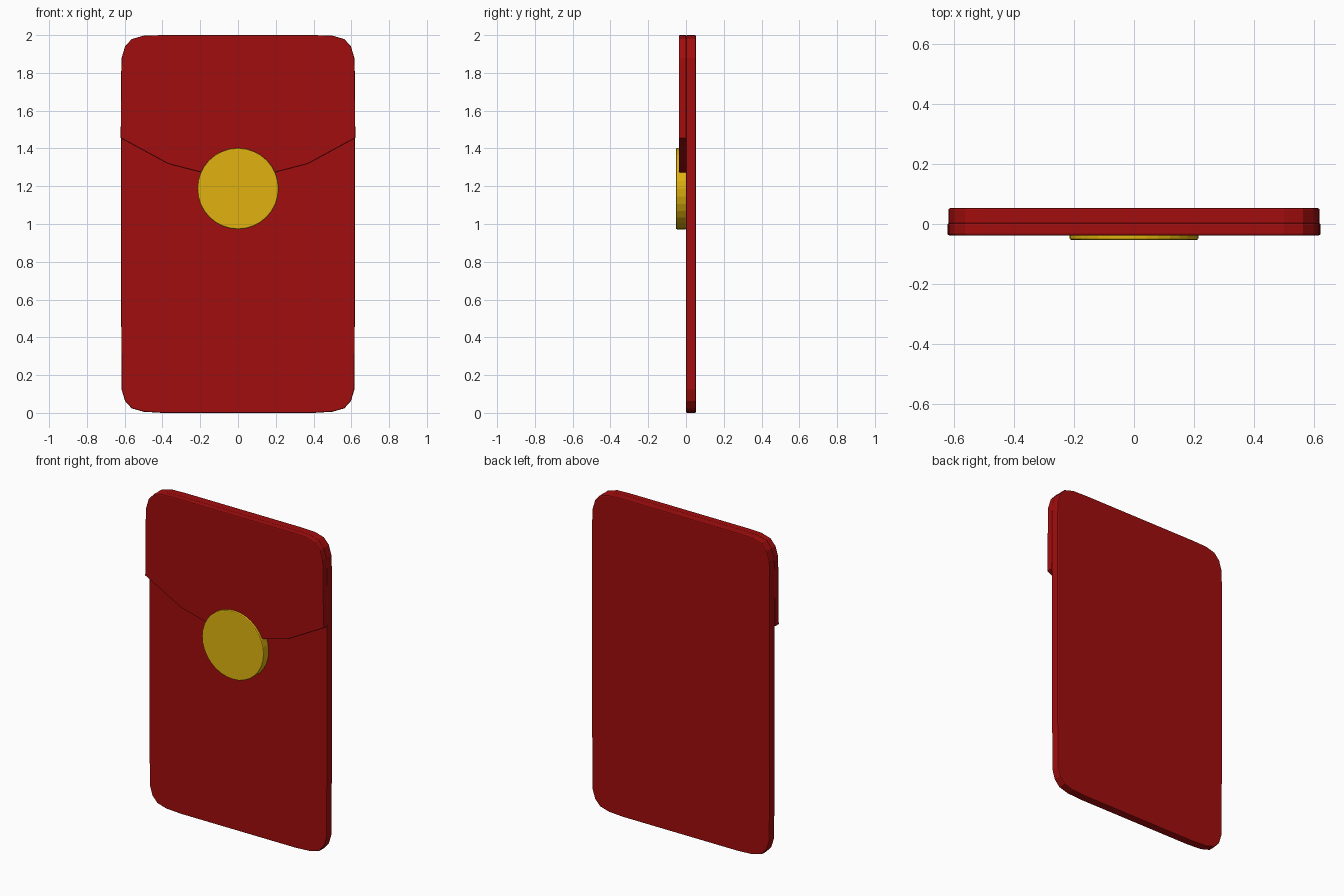
import bpy, bmesh, math

if "Cube" in bpy.data.objects:
    bpy.data.objects.remove(bpy.data.objects["Cube"])

def material(name, rgb):
    m = bpy.data.materials.new(name)
    m.diffuse_color = (*rgb, 1)
    m.use_nodes = True
    m.node_tree.nodes["Principled BSDF"].inputs["Base Color"].default_value = m.diffuse_color
    return m

red = material("deep red", (0.36, 0.004, 0.004))
gold = material("gold", (0.75, 0.45, 0.005))

def plate(name, outline, y0, y1, mat, bevel):
    """Extrude an (x, z) outline from y0 to y1 and soften its rims."""
    bm = bmesh.new()
    face = bm.faces.new([bm.verts.new((x, y0, z)) for x, z in outline])
    ext = bmesh.ops.extrude_face_region(bm, geom=[face])
    for v in ext["geom"]:
        if isinstance(v, bmesh.types.BMVert):
            v.co.y = y1
    bmesh.ops.recalc_face_normals(bm, faces=bm.faces)
    rims = [e for e in bm.edges if abs(e.verts[0].co.y - e.verts[1].co.y) < 1e-6]
    bmesh.ops.bevel(bm, geom=rims, offset=bevel, segments=2, profile=0.5,
                    affect='EDGES')
    mesh = bpy.data.meshes.new(name)
    bm.to_mesh(mesh)
    bm.free()
    mesh.materials.append(mat)
    ob = bpy.data.objects.new(name, mesh)
    bpy.context.collection.objects.link(ob)
    return ob

def mirrored(half):
    """Close a right-hand outline by mirroring it across x = 0."""
    return half + [(-x, z) for x, z in reversed(half) if x > 0]

# Rounded corner shared by the pouch and the flap, side to top
top_corner = [(0.619, 1.78), (0.616, 1.88), (0.598, 1.94), (0.563, 1.979),
              (0.50, 1.997), (0.40, 2.0)]
bottom_corner = [(x, 2.0 - z) for x, z in reversed(top_corner)]
bottom_corner[1:5] = [(x, z + 0.003) for x, z in bottom_corner[1:5]]
bottom_corner[-1] = (0.619, 0.60)

# Envelope pouch
plate("envelope_body", mirrored(bottom_corner + top_corner), 0.0, 0.053, red, 0.006)

# Folded flap with its curved lower edge
flap_edge = [(0.0, 1.245), (0.185, 1.27), (0.37, 1.318), (0.622, 1.455), (0.621, 1.475)]
plate("envelope_flap", mirrored(flap_edge + top_corner), -0.038, 0.003, red, 0.006)

# Round seal
seal = [(0.215 * math.cos(math.tau * i / 32), 1.187 + 0.215 * math.sin(math.tau * i / 32))
        for i in range(32)]
plate("round_seal", seal, -0.053, 0.003, gold, 0.006)
